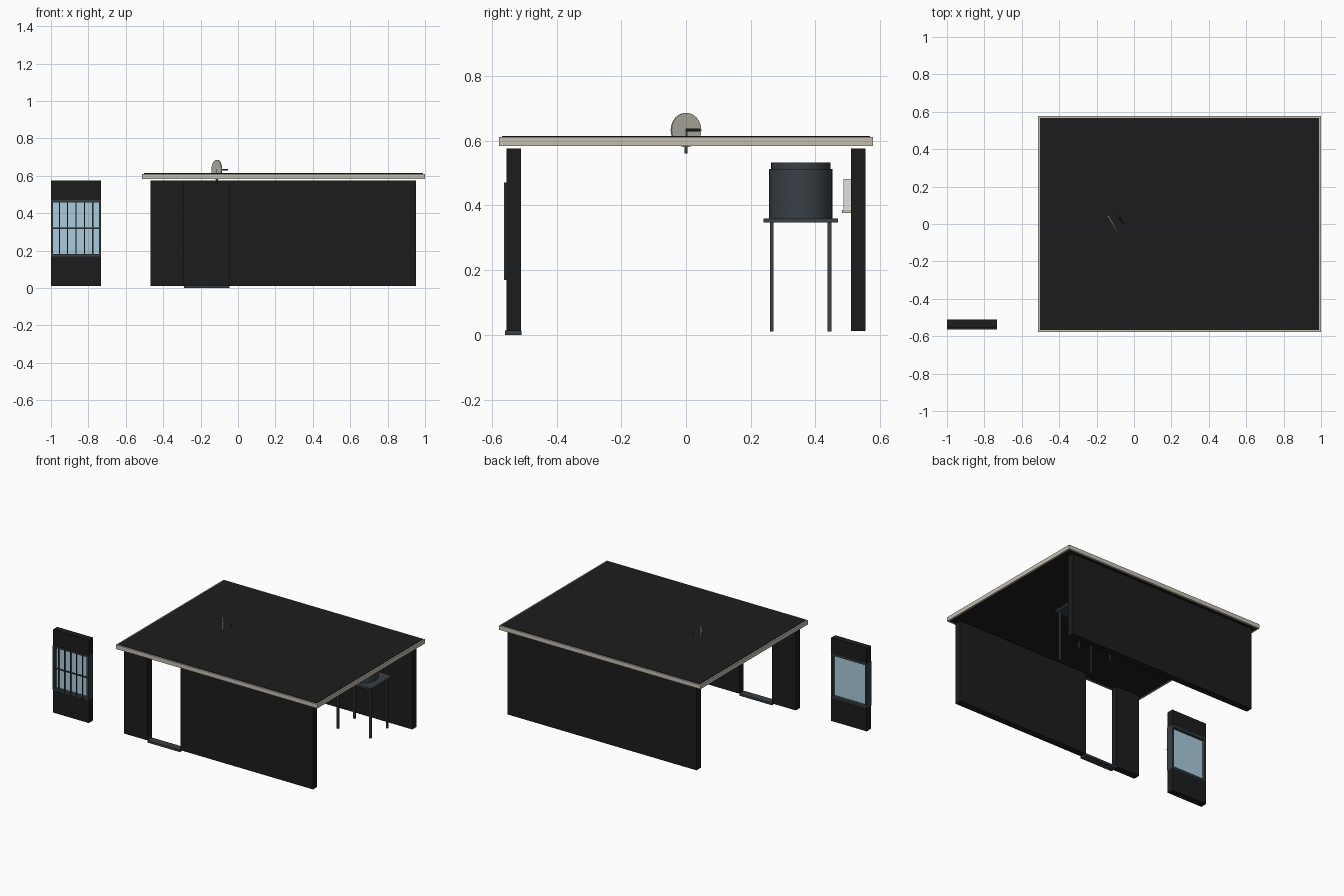
import bpy
import math

if "Cube" in bpy.data.objects:
    bpy.data.objects.remove(bpy.data.objects["Cube"])


def mat(name, rgb):
    m = bpy.data.materials.new(name)
    m.diffuse_color = (*rgb, 1)
    m.use_nodes = True
    m.node_tree.nodes["Principled BSDF"].inputs["Base Color"].default_value = m.diffuse_color
    return m


BLACK = mat("black_cladding", (0.012, 0.012, 0.012))
SLATE = mat("dark_metal", (0.04, 0.05, 0.06))
STONE = mat("trim", (0.55, 0.52, 0.45))
PALE = mat("pale_casing", (0.75, 0.76, 0.72))
GLASS = mat("glass", (0.40, 0.60, 0.72))


def box(name, x, y, z, m):
    """Box from (min, max) ranges."""
    bpy.ops.mesh.primitive_cube_add(size=1, location=[sum(r) / 2 for r in (x, y, z)])
    o = bpy.context.object
    o.name = name
    o.scale = [r[1] - r[0] for r in (x, y, z)]
    bpy.ops.object.transform_apply(location=False, rotation=False, scale=True)
    o.data.materials.append(m)
    return o


def cyl(name, loc, r, depth, m, rot=(0, 0, 0), sides=32):
    bpy.ops.mesh.primitive_cylinder_add(vertices=sides, radius=r, depth=depth,
                                        location=loc, rotation=rot)
    o = bpy.context.object
    o.name = name
    o.data.materials.append(m)
    bpy.ops.object.shade_smooth_by_angle()
    return o


# Long walls; the front one is split by a full-height doorway
FRONT, BACK, WALL_Z = (-0.555, -0.51), (0.51, 0.555), (0.012, 0.576)
box("back_wall", (-0.468, 0.952), BACK, WALL_Z, BLACK)
box("front_wall_left", (-0.468, -0.29), FRONT, WALL_Z, BLACK)
box("front_wall_right", (-0.045, 0.952), FRONT, WALL_Z, BLACK)
box("door_threshold", (-0.29, -0.045), (-0.559, -0.508), (0, 0.014), SLATE)

# Flat roof with a trim on all four edges
X0, X1, Y1, T = -0.513, 1.0, 0.578, 0.01
RIM_Z = (0.583, 0.611)
box("roof_slab", (X0 + T, X1 - T), (-Y1 + T, Y1 - T), (0.585, 0.614), BLACK)
for side, s in (("front", -1), ("back", 1)):
    box(f"roof_trim_{side}", (X0, X1), sorted((s * Y1, s * (Y1 - T))), RIM_Z, STONE)
for side, x in (("left", X0), ("right", X1 - T)):
    box(f"roof_trim_{side}", (x, x + T), (-Y1 + T, Y1 - T), RIM_Z, STONE)

# Separate window bay: wall above and below, frame, glass, front grille
WX, WZ = (-1.0, -0.732), (0.17, 0.47)
box("bay_wall_lower", WX, FRONT, (0.012, WZ[0]), BLACK)
box("bay_wall_upper", WX, FRONT, (WZ[1], 0.576), BLACK)
FY, F = (-0.56, -0.51), 0.012
for side, x in (("left", WX[0]), ("right", WX[1] - F)):
    box(f"window_jamb_{side}", (x, x + F), FY, WZ, SLATE)
for side, z in (("sill", WZ[0]), ("head", WZ[1] - F)):
    box(f"window_{side}", (WX[0] + F, WX[1] - F), FY, (z, z + F), SLATE)
box("window_glass", (WX[0] + F, WX[1] - F), (-0.538, -0.53), (WZ[0] + F, WZ[1] - F), GLASS)
for i in range(1, 6):
    x = WX[0] + (WX[1] - WX[0]) * i / 6
    box(f"grille_bar_{i}", (x - 0.003, x + 0.003), (-0.562, -0.556), WZ, SLATE)
box("grille_rail", WX, (-0.563, -0.555), (0.317, 0.323), SLATE)

# Table with four legs, carrying a round tank
box("table_top", (0.545, 0.83), (0.24, 0.47), (0.347, 0.36), SLATE)
for i, x in enumerate((0.565, 0.81)):
    for j, y in enumerate((0.265, 0.443)):
        box(f"table_leg_{i}{j}", (x - 0.006, x + 0.006), (y - 0.006, y + 0.006),
            (0.01, 0.347), SLATE)
cyl("tank", (0.688, 0.355, 0.4365), 0.098, 0.153, SLATE)
cyl("tank_lid", (0.688, 0.355, 0.523), 0.092, 0.02, SLATE)

# Wall unit on the inside of the back wall
box("wall_unit", (0.13, 0.35), (0.487, 0.51), (0.385, 0.482), PALE)
box("wall_unit_tray", (0.13, 0.35), (0.482, 0.51), (0.377, 0.386), STONE)

# Roof dish on a short mast, with its receiver bar
TURN = math.radians(30)
cyl("dish", (-0.113, 0, 0.633), 0.053, 0.006, STONE, (0, math.pi / 2, TURN), 24)
cyl("dish_mast", (-0.113, 0, 0.598), 0.005, 0.076, SLATE, sides=12)
cyl("dish_receiver", (-0.069, 0.022, 0.633), 0.004, 0.05, SLATE,
    (math.pi / 2, 0, TURN), 12)
